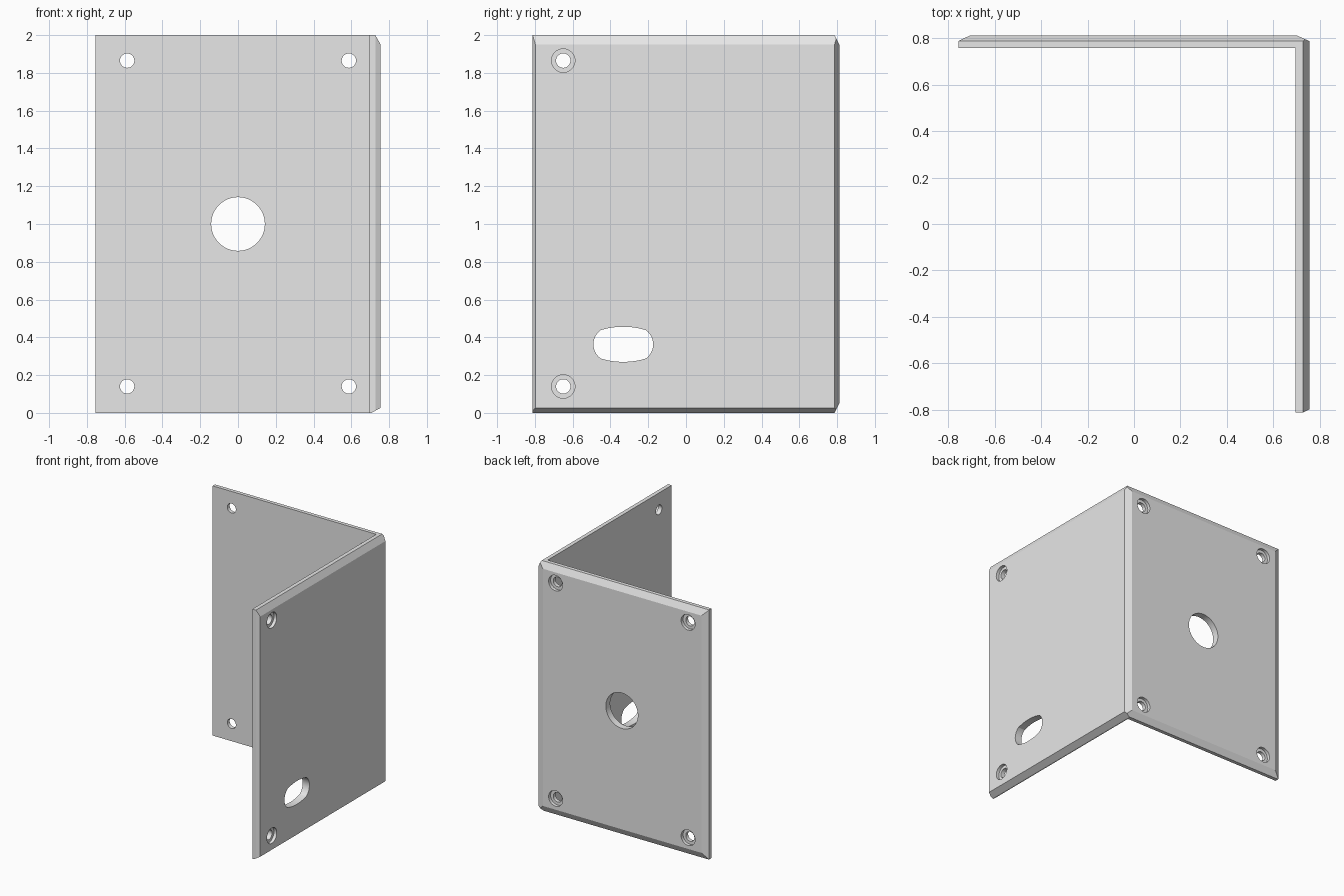
import bpy, bmesh, math
from mathutils import Vector

cube = bpy.data.objects.get("Cube")
if cube:
    bpy.data.objects.remove(cube, do_unlink=True)

W, D, H = 0.755, 0.812, 2.0           # half width, half depth, height
INNER_X, INNER_Y = 0.695, 0.757       # inner faces of the two plates

grey = bpy.data.materials.new("plain grey")
grey.use_nodes = True
grey.diffuse_color = (0.8, 0.8, 0.8, 1)
grey.node_tree.nodes["Principled BSDF"].inputs["Base Color"].default_value = (0.8, 0.8, 0.8, 1)


def to_object(name, bm):
    bmesh.ops.recalc_face_normals(bm, faces=bm.faces[:])
    mesh = bpy.data.meshes.new(name)
    bm.to_mesh(mesh)
    bm.free()
    mesh.materials.append(grey)
    obj = bpy.data.objects.new(name, mesh)
    bpy.context.collection.objects.link(obj)
    return obj


def prism(bm, points, offset):
    """Extrude a closed outline along an offset."""
    face = bm.faces.new([bm.verts.new(p) for p in points])
    geom = bmesh.ops.extrude_face_region(bm, geom=[face])["geom"]
    moved = [g for g in geom if isinstance(g, bmesh.types.BMVert)]
    bmesh.ops.translate(bm, verts=moved, vec=offset)


def chamfer(bm, a, b, along):
    """Slice off an outer edge with the plane through a, b and a direction."""
    a, b = Vector(a), Vector(b)
    normal = (b - a).cross(Vector(along)).normalized()
    if normal.dot(a - Vector((0, 0, H / 2))) < 0:
        normal.negate()
    bmesh.ops.bisect_plane(bm, geom=bm.verts[:] + bm.edges[:] + bm.faces[:], dist=1e-5,
                           plane_co=a, plane_no=normal, clear_outer=True)
    bmesh.ops.holes_fill(bm, edges=[e for e in bm.edges if e.is_boundary], sides=0)


def circle(r, n=48):
    return [(r * math.cos(math.tau * i / n), r * math.sin(math.tau * i / n)) for i in range(n)]


def slot():
    """Rounded slot made of four shallow arcs."""
    cx, cy, end, top = 0.12, 0.075, 0.038, 0.018
    n, pts = 12, []
    for side in (1, -1):
        for half, rise, upright in ((cy, end, True), (cx, top, False)):
            radius = (half ** 2 + rise ** 2) / (2 * rise)
            sweep = math.asin(half / radius)
            for i in range(n):
                t = -sweep + 2 * sweep * i / n
                out = radius * (math.cos(t) - math.cos(sweep))
                run = radius * math.sin(t)
                pts.append((side * (cx + out), side * run) if upright
                           else (-side * run, side * (cy + out)))
    return pts


def cut_back(bm, outline, x, z, start):
    prism(bm, [(x + u, start, z + v) for u, v in outline], (0, 0.2, 0))


def cut_side(bm, outline, y, z, start):
    prism(bm, [(start, y + u, z + v) for u, v in outline], (0.2, 0, 0))


# L-shaped body, back plate and side plate in one
bm = bmesh.new()
outline = [(-W, D), (-W, INNER_Y), (INNER_X, INNER_Y), (INNER_X, -D), (W, -D), (W, D)]
prism(bm, [(x, y, 0) for x, y in outline], (0, 0, H))

# Chamfered outer edges
X, Y, Z = (1, 0, 0), (0, 1, 0), (0, 0, 1)
chamfer(bm, (-W, 0.788, 1), (-0.705, D, 1), Z)
chamfer(bm, (W, 0.787, 1), (0.70, D, 1), Z)
chamfer(bm, (0.727, -D, 1), (W, -0.797, 1), Z)
chamfer(bm, (0, 0.787, H), (0, D, 1.95), X)
chamfer(bm, (0, 0.787, 0), (0, D, 0.05), X)
chamfer(bm, (0.727, 0, H), (W, 0, 1.95), Y)
chamfer(bm, (0.707, 0, 0), (W, 0, 0.027), Y)
bracket = to_object("corner_bracket", bm)

# Screw holes, cable hole and slot, then the screw head recesses
holes, recesses = bmesh.new(), bmesh.new()
for z in (0.14, 1.865):
    for bm, radius, depth in ((holes, 0.038, 0.1), (recesses, 0.062, 0.025)):
        for x in (-0.587, 0.587):
            cut_back(bm, circle(radius), x, z, D - depth)
        cut_side(bm, circle(radius), -0.65, z, W - depth)
cut_back(holes, circle(0.142, 64), 0, 1, D - 0.1)
cut_side(holes, slot(), -0.332, 0.363, W - 0.1)

bpy.context.view_layer.objects.active = bracket
for name, bm in (("hole_cutter", holes), ("recess_cutter", recesses)):
    cutter = to_object(name, bm)
    cutter.hide_render = True
    mod = bracket.modifiers.new(name, 'BOOLEAN')
    mod.operation, mod.solver, mod.object = 'DIFFERENCE', 'EXACT', cutter
    bpy.ops.object.modifier_apply(modifier=mod.name)
    bpy.data.objects.remove(cutter, do_unlink=True)

# Smooth hole walls, crisp edges
bpy.ops.object.select_all(action='DESELECT')
bracket.select_set(True)
bpy.ops.object.shade_smooth_by_angle(angle=math.radians(15))
